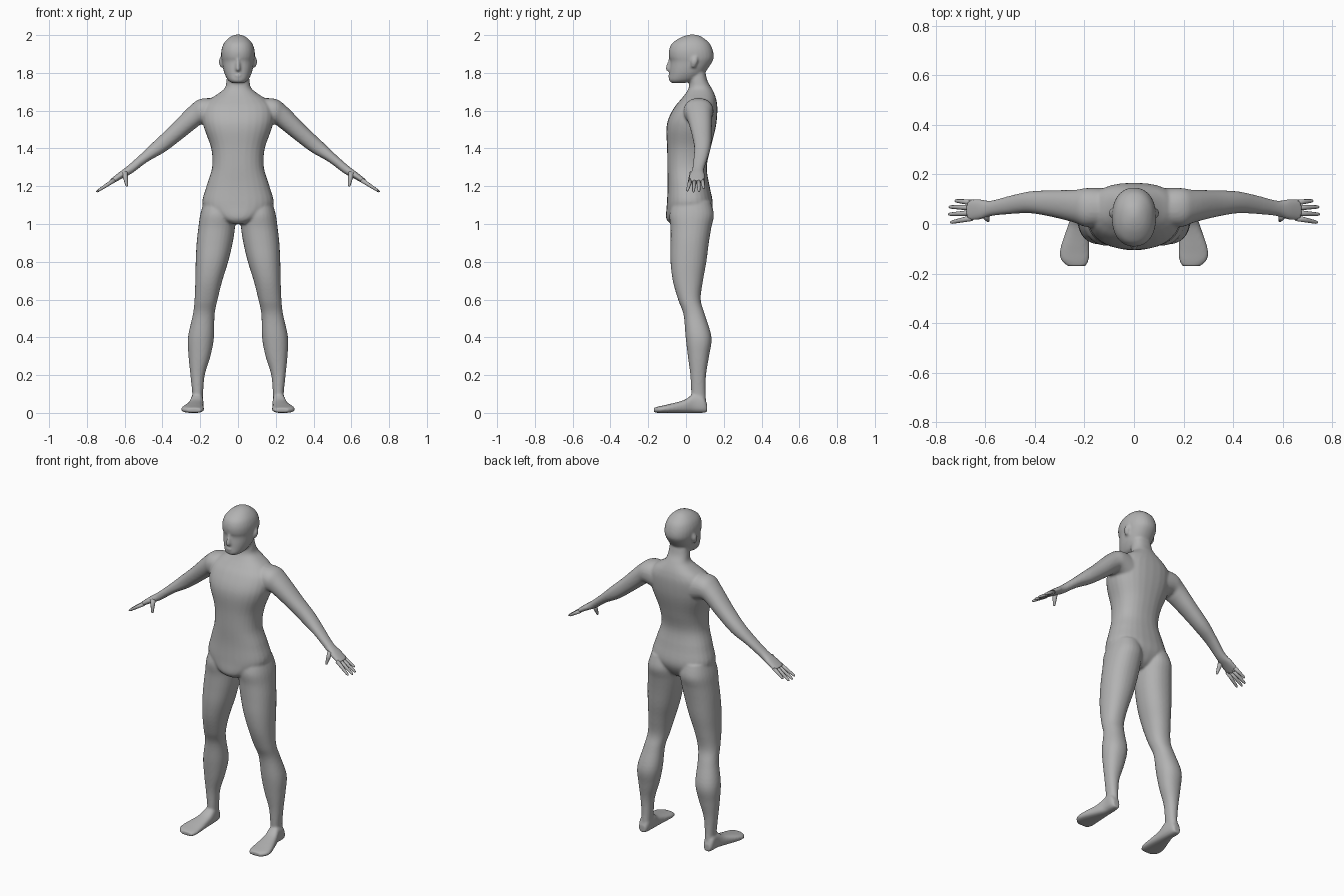
import bpy, bmesh, math
from mathutils import Vector

skin = bpy.data.materials.new("plain grey")
skin.diffuse_color = (0.45, 0.45, 0.45, 1)


def catmull(rows, steps):
    """Smoothly interpolate the number rows of a loft."""
    out = []
    for i in range(len(rows) - 1):
        p = [rows[max(i - 1, 0)], rows[i], rows[i + 1], rows[min(i + 2, len(rows) - 1)]]
        for s in range(steps):
            t = s / steps
            out.append([0.5 * (2 * b + (c - a) * t + (2 * a - 5 * b + 4 * c - d) * t * t
                               + (3 * b - a - 3 * c + d) * t ** 3) for a, b, c, d in zip(*p)])
    return out + [list(rows[-1])]


def loft(bm, rows, n=2.2, along_y=False, flip=False, seg=28, steps=5):
    """Rows: point a (x, z), point b (x, z), then y from and to. along_y swaps y and z."""
    rings = []
    for ax, az, bx, bz, y0, y1 in catmull(rows, steps):
        ring = []
        for k in range(seg):
            c, s = math.cos(k * math.tau / seg), math.sin(k * math.tau / seg)
            c = math.copysign(abs(c) ** (2 / n), c)
            s = math.copysign(abs(s) ** (2 / n), s)
            x = (ax + bx) / 2 + (ax - bx) / 2 * c
            z = (az + bz) / 2 + (az - bz) / 2 * c
            y = (y0 + y1) / 2 + (y1 - y0) / 2 * s
            co = (x, z, y) if along_y else (x, y, z)
            ring.append(bm.verts.new((-co[0] if flip else co[0], co[1], co[2])))
        rings.append(ring)
    for r, q in zip(rings, rings[1:]):
        for k in range(seg):
            j = (k + 1) % seg
            bm.faces.new((r[k], r[j], q[j], q[k]))
    bm.faces.new(rings[0])
    bm.faces.new(rings[-1])


def finish(bm, name):
    bmesh.ops.recalc_face_normals(bm, faces=bm.faces)
    for f in bm.faces:
        f.smooth = True
    me = bpy.data.meshes.new(name)
    bm.to_mesh(me)
    bm.free()
    me.materials.append(skin)
    ob = bpy.data.objects.new(name, me)
    bpy.context.collection.objects.link(ob)
    return ob


def level(rows):
    """Symmetric rows: z, half width, front y, back y."""
    return [(w, z, -w, z, y0, y1) for z, w, y0, y1 in rows]


body = bmesh.new()

# Torso and neck
loft(body, level([
    (1.0, .05, -.08, .07), (1.03, .11, -.105, .11), (1.10, .187, -.102, .142),
    (1.2, .167, -.097, .125), (1.3, .137, -.099, .11), (1.4, .142, -.1, .13),
    (1.5, .177, -.104, .155), (1.56, .19, -.092, .164), (1.62, .185, -.06, .166),
    (1.66, .15, -.027, .16), (1.69, .105, -.003, .15), (1.72, .07, .014, .135),
    (1.76, .061, .019, .113), (1.82, .055, .02, .1)]), n=2.35)

# Head
loft(body, level([
    (1.746, .03, -.075, -.01), (1.76, .052, -.09, .05), (1.79, .069, -.088, .09),
    (1.82, .078, -.086, .114), (1.86, .085, -.083, .14), (1.885, .089, -.09, .147),
    (1.92, .088, -.09, .142), (1.955, .076, -.075, .126), (1.983, .052, -.037, .095),
    (1.998, .026, 0, .068), (2.003, .006, .027, .04)]))

# Nose and lips
loft(body, level([(1.88, .007, -.09, -.05), (1.825, .015, -.108, -.05),
                  (1.81, .014, -.1, -.05)]), seg=12)
loft(body, level([(1.795, .018, -.09, -.05), (1.785, .024, -.095, -.05),
                  (1.773, .018, -.09, -.05)]), seg=12)

leg = [(1.12, .18, .02, -.07, .13), (1.05, .2, .012, -.088, .148), (.98, .21, .016, -.082, .134),
       (.9, .219, .028, -.082, .121), (.8, .224, .052, -.082, .108), (.7, .226, .083, -.07, .09),
       (.6, .23, .108, -.042, .078), (.52, .239, .124, -.013, .1), (.4, .265, .127, -.002, .135),
       (.3, .262, .146, .01, .122), (.2, .252, .176, .023, .106), (.1, .242, .185, .028, .104),
       (.03, .242, .188, .035, .11)]
foot = [(.112, .198, .24, .004, .045), (.09, .188, .25, 0, .09), (.04, .183, .252, 0, .1),
        (-.01, .183, .268, 0, .068), (-.1, .18, .298, 0, .044), (-.145, .182, .295, 0, .034),
        (-.17, .195, .268, .002, .027)]
arm = [(.10, 1.665, .12, 1.5, -.01, .145), (.195, 1.663, .19, 1.527, -.012, .145),
       (.255, 1.624, .22, 1.51, .005, .138), (.36, 1.517, .29, 1.455, .028, .136),
       (.445, 1.437, .385, 1.383, .043, .132), (.52, 1.365, .478, 1.33, .04, .114),
       (.588, 1.305, .562, 1.268, .032, .095), (.632, 1.272, .612, 1.242, .018, .1),
       (.678, 1.235, .664, 1.213, .012, .1)]

# Legs, feet, arms and ears on both sides
for flip in (False, True):
    loft(body, [(o, z, i, z, y0, y1) for z, o, i, y0, y1 in leg], flip=flip)
    loft(body, [(x1, y, x0, y, z0, z1) for y, x0, x1, z0, z1 in foot],
         n=2.6, along_y=True, flip=flip)
    loft(body, arm, flip=flip)
    loft(body, [(.093, 1.888, .08, 1.888, .04, .06), (.102, 1.86, .08, 1.86, .026, .062),
                (.093, 1.828, .08, 1.828, .03, .05)], flip=flip, seg=12)

body_ob = finish(body, "body")
m = body_ob.modifiers.new("fuse", "REMESH")
m.mode, m.voxel_size, m.use_smooth_shade = "VOXEL", 0.0065, True
m = body_ob.modifiers.new("soften", "SMOOTH")
m.factor, m.iterations = 0.5, 6


def finger(bm, a, b, r0, r1, seg=10):
    """Tapered round-tipped digit from a to b."""
    a, b = Vector(a), Vector(b)
    rot = (b - a).to_track_quat("Z", "Y")
    rings = []
    for t, r in ((0, r0), (.5, (r0 + r1) / 2), (.9, r1), (.97, r1 * .75), (1, r1 * .3)):
        rings.append([bm.verts.new(a.lerp(b, t) + rot @ Vector(
            (r * math.cos(k * math.tau / seg), r * math.sin(k * math.tau / seg), 0)))
            for k in range(seg)])
    for r, q in zip(rings, rings[1:]):
        for k in range(seg):
            bm.faces.new((r[k], r[(k + 1) % seg], q[(k + 1) % seg], q[k]))
    bm.faces.new(rings[0])
    bm.faces.new(rings[-1])


# Fingers and thumbs, mirrored
hand = bmesh.new()
for y0, x1, y1, z1 in ((.087, .723, .094, 1.188), (.066, .747, .069, 1.172),
                       (.045, .75, .039, 1.17), (.024, .742, .006, 1.175)):
    finger(hand, (.655, y0, 1.232), (x1, y1, z1), .012, .007)
finger(hand, (.6, .035, 1.272), (.588, .012, 1.198), .016, .007)
hand_ob = finish(hand, "fingers")
m = hand_ob.modifiers.new("mirror", "MIRROR")
m.use_axis[0] = True
